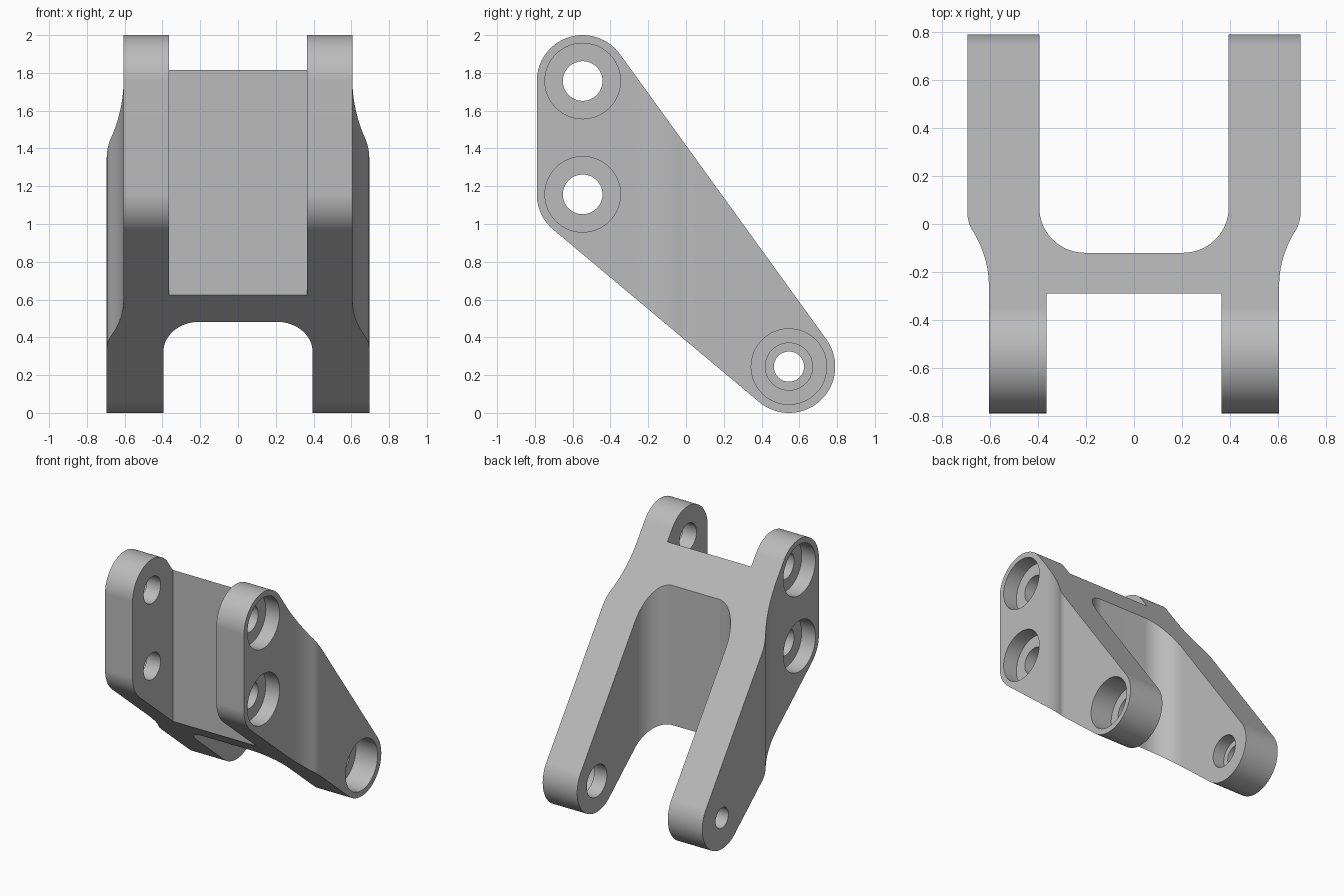
import bpy, bmesh
from math import sin, cos, pi, atan, radians
from mathutils import Matrix, Vector

cube = bpy.data.objects.get("Cube")
if cube:
    bpy.data.objects.remove(cube)

steel = bpy.data.materials.new("light grey metal")
steel.use_nodes = True
GREY = (0.5, 0.5, 0.5, 1)
steel.diffuse_color = GREY
steel.node_tree.nodes["Principled BSDF"].inputs["Base Color"].default_value = GREY


def arc(cx, cy, r, a0, a1, n=16):
    """Points on a circular arc between two angles in radians."""
    steps = [a0 + (a1 - a0) * i / n for i in range(n + 1)]
    return [(cx + r * cos(a), cy + r * sin(a)) for a in steps]


def prism(name, points, direction):
    """Solid made by extruding a closed 3D outline."""
    bm = bmesh.new()
    face = bm.faces.new([bm.verts.new(p) for p in points])
    ext = bmesh.ops.extrude_face_region(bm, geom=[face])
    moved = [g for g in ext["geom"] if isinstance(g, bmesh.types.BMVert)]
    bmesh.ops.translate(bm, verts=moved, vec=direction)
    bmesh.ops.recalc_face_normals(bm, faces=bm.faces)
    return finish(name, bm)


def finish(name, bm):
    mesh = bpy.data.meshes.new(name)
    bm.to_mesh(mesh)
    bm.free()
    mesh.materials.append(steel)
    obj = bpy.data.objects.new(name, mesh)
    bpy.context.collection.objects.link(obj)
    return obj


def boolean(obj, cutter, operation):
    """Apply a boolean and discard the cutter."""
    cutter.hide_render = True
    mod = obj.modifiers.new("cut", 'BOOLEAN')
    mod.operation, mod.solver, mod.object = operation, 'EXACT', cutter
    bpy.context.view_layer.objects.active = obj
    bpy.ops.object.modifier_apply(modifier=mod.name)
    bpy.data.objects.remove(cutter)


def drill(obj, y, z, r, x0, x1):
    """Round hole along x from x0 to x1."""
    bm = bmesh.new()
    place = Matrix.Translation(((x0 + x1) / 2, y, z)) @ Matrix.Rotation(pi / 2, 4, 'Y')
    bmesh.ops.create_cone(bm, cap_ends=True, segments=64, radius1=r, radius2=r,
                          depth=abs(x1 - x0), matrix=place)
    boolean(obj, finish("drill", bm), 'DIFFERENCE')


# Half plan outline: pocket fillet, rear leg, swept outer flank, front ear
EAR, LEG, EAR_IN, LEG_IN = 0.605, 0.695, 0.365, 0.395
SWEEP0, SWEEP1, R_OUT = -0.26, 0.05, 0.15
theta = 2 * atan((LEG - EAR) / (SWEEP1 - SWEEP0))
r_in = (SWEEP1 - SWEEP0) / sin(theta) - R_OUT
FILLET = 0.19
half = arc(LEG_IN - FILLET, -0.12 + FILLET, FILLET, -pi / 2, 0)
half += [(LEG_IN, 1), (LEG, 1)]
half += arc(LEG - R_OUT, SWEEP1, R_OUT, 0, -theta, 10)
half += arc(EAR + r_in, SWEEP0, r_in, pi - theta, pi, 16)[1:]
half += [(EAR, -1), (EAR_IN, -1), (EAR_IN, -0.29)]
plan = half + [(-x, y) for x, y in reversed(half)]
body = prism("bracket_body", [(x, y, -0.5) for x, y in plan], (0, 0, 3))

# Side outline: hull around the three pivot bosses
TOP, MID, LOW = (-0.547, 1.757), (-0.547, 1.157), (0.545, 0.245)
R_EAR, R_LEG = 0.243, 0.245


def hull_angle(a, b, ra, rb):
    """Outward normal angle of the tangent from circle a to b, anticlockwise."""
    d = Vector((b[0] - a[0], b[1] - a[1]))
    return math_angle(d) - pi / 2 + (ra - rb) / d.length


def math_angle(d):
    return Vector((1, 0)).angle_signed(d) * -1


low = hull_angle(MID, LOW, R_EAR, R_LEG)
up = hull_angle(LOW, TOP, R_LEG, R_EAR)
while up < low:
    up += 2 * pi
while low < -pi:
    low += 2 * pi
up = up % (2 * pi)
low = low % (2 * pi)
side = arc(*LOW, R_LEG, low - 2 * pi, up, 40)
side += arc(*TOP, R_EAR, up, pi, 32)
side += arc(*MID, R_EAR, pi, low, 16)
boolean(body, prism("side_outline", [(-1, y, z) for y, z in side], (2, 0, 0)), 'INTERSECT')

# Counterbored ear holes on both sides
for y, z in (TOP, MID):
    drill(body, y, z, 0.105, -1, 1)
    for s in (-1, 1):
        drill(body, y, z, 0.2, s * (EAR - 0.12), s)

# Rear pivot: deep counterbore on one leg, stepped hole in the other
drill(body, *LOW, 0.125, -(LEG_IN + 0.1), 1)
drill(body, *LOW, 0.08, -1, 0)
drill(body, *LOW, 0.2, LEG - 0.19, 1)

# Smooth the curved walls, keep flat faces flat
bpy.ops.object.select_all(action='DESELECT')
body.select_set(True)
bpy.context.view_layer.objects.active = body
bpy.ops.object.shade_smooth_by_angle(angle=radians(30))
weighted = body.modifiers.new("weighted normals", 'WEIGHTED_NORMAL')
weighted.keep_sharp = True
